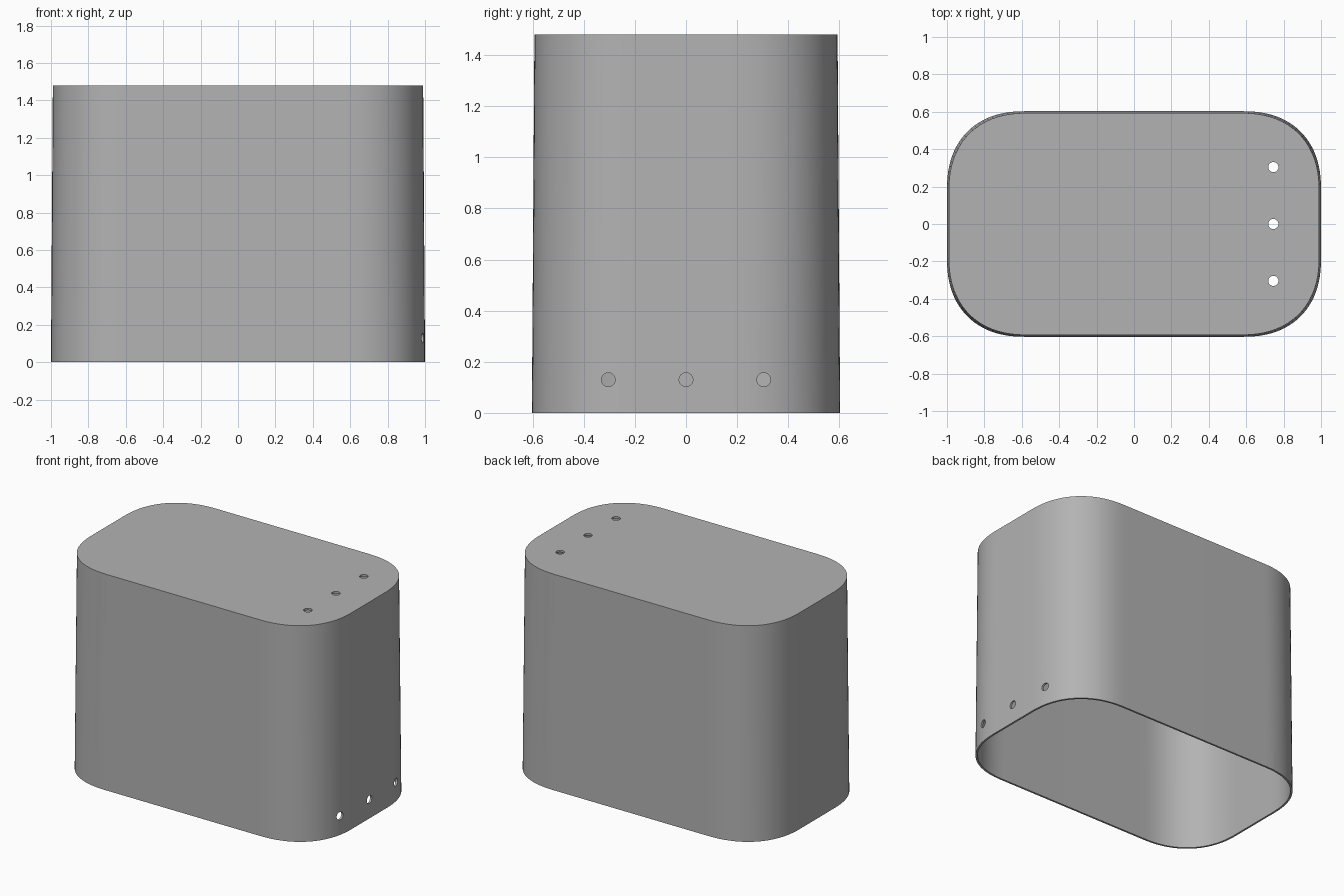
import bpy
import bmesh
import math
from mathutils import Matrix

cube = bpy.data.objects.get("Cube")
if cube:
    bpy.data.objects.remove(cube)

HEIGHT, WALL = 1.48, 0.013
HOLE_RADIUS = 0.027
HOLE_YS = (-0.304, 0, 0.304)

grey = bpy.data.materials.new("plain grey")
grey.use_nodes = True
grey.diffuse_color = (0.45, 0.45, 0.45, 1)
grey.node_tree.nodes["Principled BSDF"].inputs["Base Color"].default_value = grey.diffuse_color


def outline(half_x, half_y, corner=0.42, power=2.3, steps=24):
    """Rectangle outline with softly blended corners."""
    points = []
    for quarter in range(4):
        for i in range(steps + 1):
            a = math.pi / 2 * (quarter + i / steps)
            c, s = math.cos(a), math.sin(a)
            sx = 1 if quarter in (0, 3) else -1
            sy = 1 if quarter < 2 else -1
            points.append((sx * (half_x - corner + corner * abs(c) ** (2 / power)),
                           sy * (half_y - corner + corner * abs(s) ** (2 / power))))
    return points


def bridge(bm, low, high):
    for i in range(len(low)):
        j = (i + 1) % len(low)
        bm.faces.new((low[i], low[j], high[j], high[i]))


def ring(bm, inset, z):
    taper = 0.01 * z / HEIGHT
    return [bm.verts.new((x, y, z))
            for x, y in outline(1 - taper - inset, 0.603 - taper - inset, 0.42 - inset)]


# Tapered hollow cover, closed on top and open below
bm = bmesh.new()
outer_low, outer_high = ring(bm, 0, 0), ring(bm, 0, HEIGHT)
inner_low, inner_high = ring(bm, WALL, 0), ring(bm, WALL, HEIGHT - WALL)
bridge(bm, outer_low, outer_high)
bridge(bm, inner_high, inner_low)
bridge(bm, inner_low, outer_low)
bm.faces.new(outer_high)
bm.faces.new(inner_high[::-1])
bmesh.ops.recalc_face_normals(bm, faces=bm.faces)
mesh = bpy.data.meshes.new("cover_shell")
bm.to_mesh(mesh)
bm.free()
mesh.materials.append(grey)
shell = bpy.data.objects.new("cover_shell", mesh)
bpy.context.collection.objects.link(shell)

# Drill three holes through the top and three through the right-hand wall
bm = bmesh.new()
for y in HOLE_YS:
    for matrix in (Matrix.Translation((0.745, y, HEIGHT)),
                   Matrix.Translation((1, y, 0.13)) @ Matrix.Rotation(math.pi / 2, 4, "Y")):
        bmesh.ops.create_cone(bm, cap_ends=True, segments=32, radius1=HOLE_RADIUS,
                              radius2=HOLE_RADIUS, depth=0.2, matrix=matrix)
mesh = bpy.data.meshes.new("hole_cutter")
bm.to_mesh(mesh)
bm.free()
mesh.materials.append(grey)
cutter = bpy.data.objects.new("hole_cutter", mesh)
bpy.context.collection.objects.link(cutter)

drill = shell.modifiers.new("holes", "BOOLEAN")
drill.operation = "DIFFERENCE"
drill.solver = "EXACT"
drill.object = cutter
bpy.ops.object.select_all(action="DESELECT")
shell.select_set(True)
bpy.context.view_layer.objects.active = shell
bpy.ops.object.modifier_apply(modifier=drill.name)
bpy.data.objects.remove(cutter)

bpy.ops.object.shade_smooth_by_angle(angle=math.radians(30))
